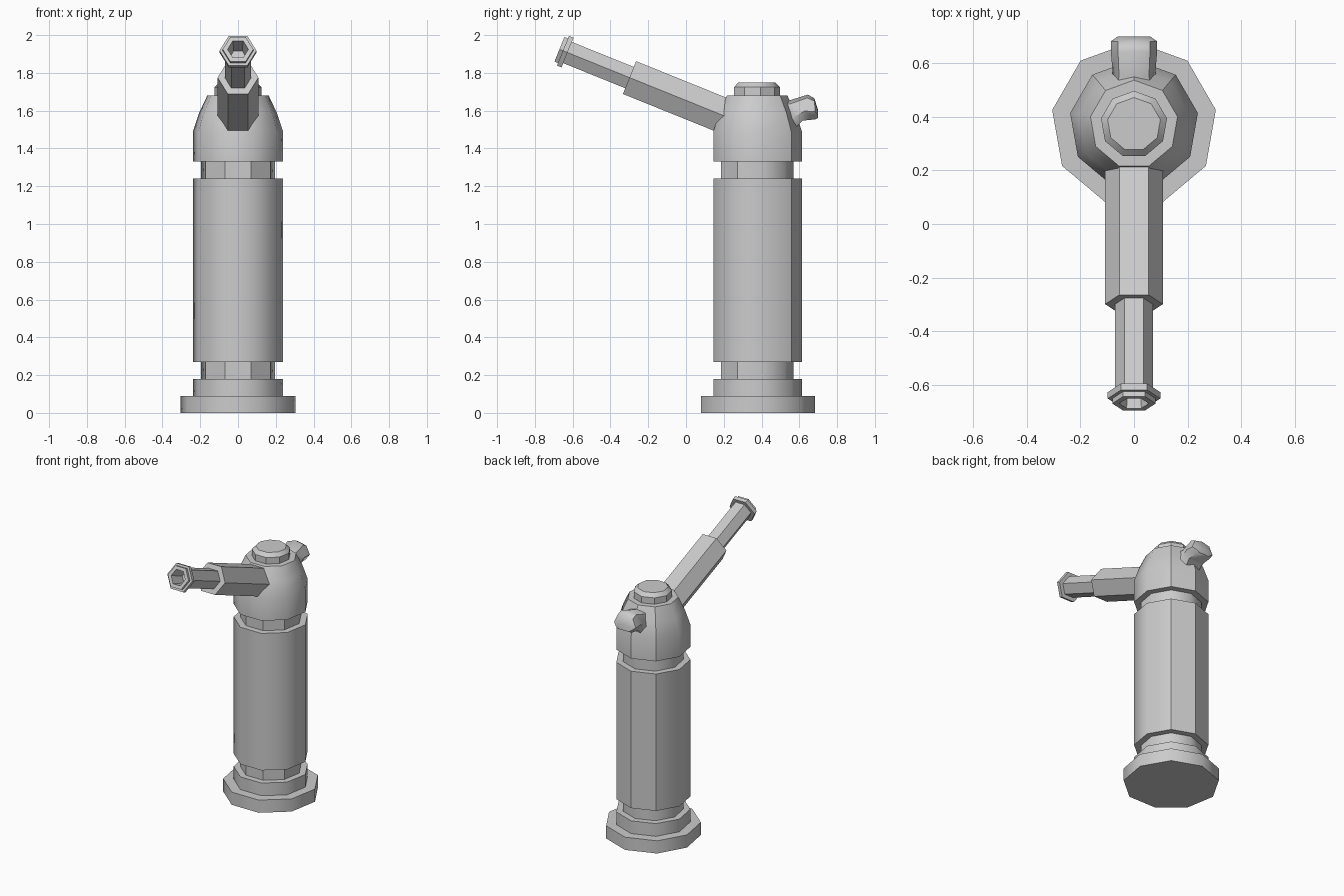
import bpy, bmesh
from math import cos, sin, radians, tau
from mathutils import Matrix, Vector

cube = bpy.data.objects.get("Cube")
if cube:
    bpy.data.objects.remove(cube, do_unlink=True)

GREY = (0.6, 0.6, 0.6, 1)
metal = bpy.data.materials.new("light grey metal")
metal.use_nodes = True
metal.diffuse_color = GREY
metal.node_tree.nodes["Principled BSDF"].inputs["Base Color"].default_value = GREY

CENTRE_Y = 0.372


def loft(name, rings, matrix=Matrix(), crease=45, sharp_rule=None):
    """Skin a list of point rings, cap both ends, and shade smooth below the crease angle."""
    bm = bmesh.new()
    loops = [[bm.verts.new(p) for p in ring] for ring in rings]
    n = len(loops[0])
    for a, b in zip(loops, loops[1:]):
        for i in range(n):
            j = (i + 1) % n
            bm.faces.new((a[i], a[j], b[j], b[i]))
    bm.faces.new(loops[0])
    bm.faces.new(loops[-1])
    bmesh.ops.recalc_face_normals(bm, faces=bm.faces)
    for f in bm.faces:
        f.smooth = True
    for e in bm.edges:
        hard = e.calc_face_angle(0) > radians(crease)
        e.smooth = not (hard or (sharp_rule and sharp_rule(e)))
    mesh = bpy.data.meshes.new(name)
    bm.to_mesh(mesh)
    bm.free()
    mesh.materials.append(metal)
    obj = bpy.data.objects.new(name, mesh)
    obj.matrix_world = matrix
    bpy.context.collection.objects.link(obj)
    return obj


def turned(name, profile, sides, start, matrix, crease=45, sharp_rule=None):
    """Turn a (radius, height) profile around local z."""
    angles = [radians(start) + tau * i / sides for i in range(sides)]
    rings = [[(r * cos(a), r * sin(a), h) for a in angles] for r, h in profile]
    return loft(name, rings, matrix, crease, sharp_rule)


def upright(e):
    d = e.verts[1].co - e.verts[0].co
    return abs(d.z) > 0.9 * d.length


def back_edges(e):
    # the rear corners of the housing are crisp
    return upright(e) and e.verts[0].co.y > 0.1


def front_edges(e):
    # the front corners of the recessed necks are crisp
    return upright(e) and e.verts[0].co.y < 0


# Nine-sided column, bottom to top
column = Matrix.Translation((0, CENTRE_Y, 0))
parts = [
    ("base_plate", [(0.31, 0), (0.31, 0.09)], None),
    ("base_step", [(0.242, 0.09), (0.242, 0.18)], None),
    ("lower_neck", [(0.198, 0.17), (0.198, 0.28)], front_edges),
    ("main_body", [(0.242, 0.27), (0.242, 1.24)], back_edges),
    ("upper_neck", [(0.198, 1.23), (0.198, 1.34)], front_edges),
    ("head", [(0.242, 1.33), (0.242, 1.49), (0.208, 1.59), (0.165, 1.68)], back_edges),
]
for name, profile, rule in parts:
    turned(name, profile, 9, 90, column, 45, rule)
turned("top_cap", [(0.125, 1.67), (0.125, 1.725), (0.1, 1.75)], 9, 90, column, 30)

# Hexagonal arm, measured back from its open tip
arm = Matrix.Translation((0, -0.67, 1.925)) @ Matrix.Rotation(radians(68), 4, "X")
turned("arm_sleeve", [(0.108, -1.04), (0.108, -0.4)], 6, 0, arm)
turned("arm_nozzle",
       [(0.07, -0.45), (0.07, -0.046), (0.098, -0.046), (0.098, -0.02),
        (0.081, -0.02), (0.081, 0), (0.055, 0), (0.045, -0.12)],
       6, 0, arm, 30)

# Thumb lever at the back: top (y, z), bottom (y, z), half width per section
sections = [
    ((0.46, 1.66), (0.46, 1.46), 0.10),
    ((0.55, 1.655), (0.58, 1.5), 0.08),
    ((0.645, 1.685), (0.615, 1.54), 0.085),
    ((0.68, 1.665), (0.685, 1.548), 0.085),
    ((0.7, 1.6), (0.7, 1.56), 0.06),
]
# Section outline: (share of half width, share of the way down)
outline = [(0, 0), (0.7, 0.12), (1, 0.6), (0.65, 0.95),
           (-0.65, 0.95), (-1, 0.6), (-0.7, 0.12)]
rings = []
for top, bottom, half in sections:
    t, b = Vector((0, *top)), Vector((0, *bottom))
    rings.append([t.lerp(b, down) + Vector((half * side, 0, 0)) for side, down in outline])
loft("thumb_lever", rings, Matrix(), 50)
